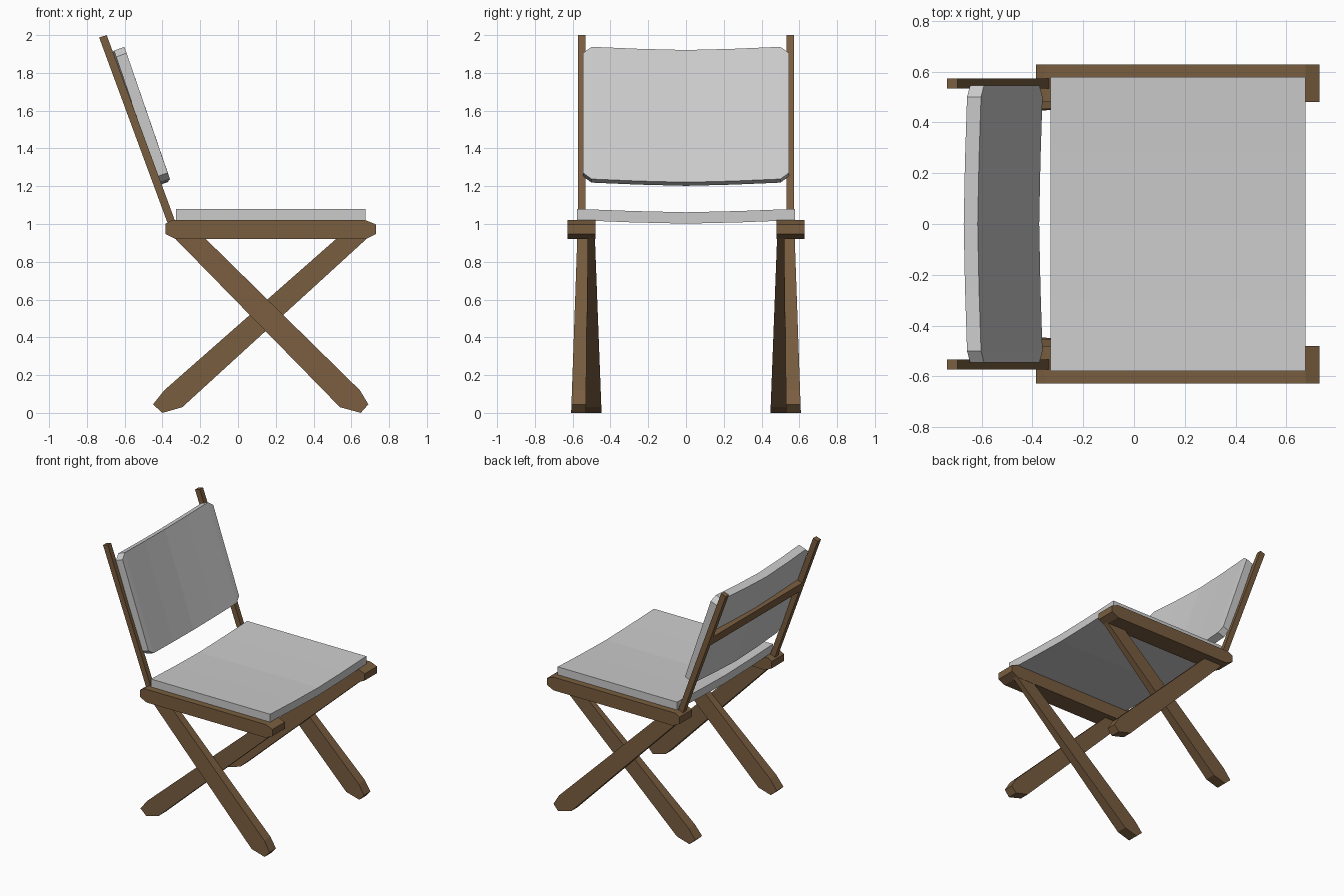
import bpy, bmesh

if "Cube" in bpy.data.objects:
    bpy.data.objects.remove(bpy.data.objects["Cube"])

wood = bpy.data.materials.new("dark wood")
wood.diffuse_color = (0.19, 0.11, 0.05, 1)
wood.use_nodes = True
wood.node_tree.nodes["Principled BSDF"].inputs["Base Color"].default_value = wood.diffuse_color


def loft(name, sections, mat=None, mirror=False):
    """Skin a row of matching cross-sections and cap both ends."""
    bm = bmesh.new()
    rows = [[bm.verts.new(p) for p in s] for s in sections]
    n = len(rows[0])
    for a, b in zip(rows, rows[1:]):
        for i in range(n):
            j = (i + 1) % n
            bm.faces.new((a[i], a[j], b[j], b[i]))
    bm.faces.new(rows[0])
    bm.faces.new(rows[-1])
    bmesh.ops.recalc_face_normals(bm, faces=bm.faces)
    me = bpy.data.meshes.new(name)
    bm.to_mesh(me)
    bm.free()
    ob = bpy.data.objects.new(name, me)
    bpy.context.collection.objects.link(ob)
    if mat:
        me.materials.append(mat)
    if mirror:
        m = ob.modifiers.new("mirror", 'MIRROR')
        m.use_axis = (False, True, False)
    return ob


def slab(name, profile, y_in, y_out, mirror=True):
    """Extrude an x-z profile between two y values, which may vary with z."""
    return loft(name, [[(x, f(z), z) for x, z in profile] for f in (y_in, y_out)],
                wood, mirror)


def const(v):
    return lambda z: v


# side rails with bevelled ends
slab("side_rails", [(-.385, 1.0), (-.35, 1.02), (.675, 1.02), (.73, .998),
                    (.73, .947), (.675, .92), (-.33, .92), (-.385, .947)],
     const(.48), const(.628))

# crossed legs, thicker in y towards the floor
outer = lambda z: .608 - .035 * z
middle = lambda z: .53 - .01 * z
inner = lambda z: .447 + .038 * z
slab("outer_legs", [(-.34, .93), (-.18, .93), (.645, .12), (.69, .045),
                    (.65, 0), (.54, .03)], middle, outer)
slab("inner_legs", [(.69, .93), (.53, .93), (-.39, .12), (-.45, .045),
                    (-.40, 0), (-.295, .03)], inner, middle)

# leaning back posts
slab("back_posts", [(-.735, 1.987), (-.695, 2.0), (-.32, .98), (-.36, .97)],
     const(.533), const(.572))

# crossbar behind the backrest
slab("back_crossbar", [(-.605, 1.635), (-.562, 1.648), (-.535, 1.575), (-.578, 1.56)],
     const(-.54), const(.54), mirror=False)

# sagging seat cushion
seat = []
for t in (-1, -.5, 0, .5, 1):
    s = .018 * (1 - abs(t) ** 1.4)
    seat.append([(x, .578 * t, z - s) for x, z in
                 ((-.328, 1.02), (.675, 1.02), (.675, 1.08), (-.328, 1.08))])
loft("seat", seat)

# curved backrest with clipped corners
back = []
for y in (-.545, -.5, -.25, 0, .25, .5, .545):
    s = max(0, 1 - (abs(y) / .5) ** 1.4)
    c = .035 if abs(y) > .52 else 0
    up = (-.345 * c, .939 * c)
    back.append([(x + k * up[0] - .013 * s, y, z + k * up[1] - .017 * s)
                 for x, z, k in ((-.657, 1.917, -1), (-.602, 1.938, -1),
                                 (-.36, 1.238, 1), (-.415, 1.219, 1))])
loft("backrest", back)
